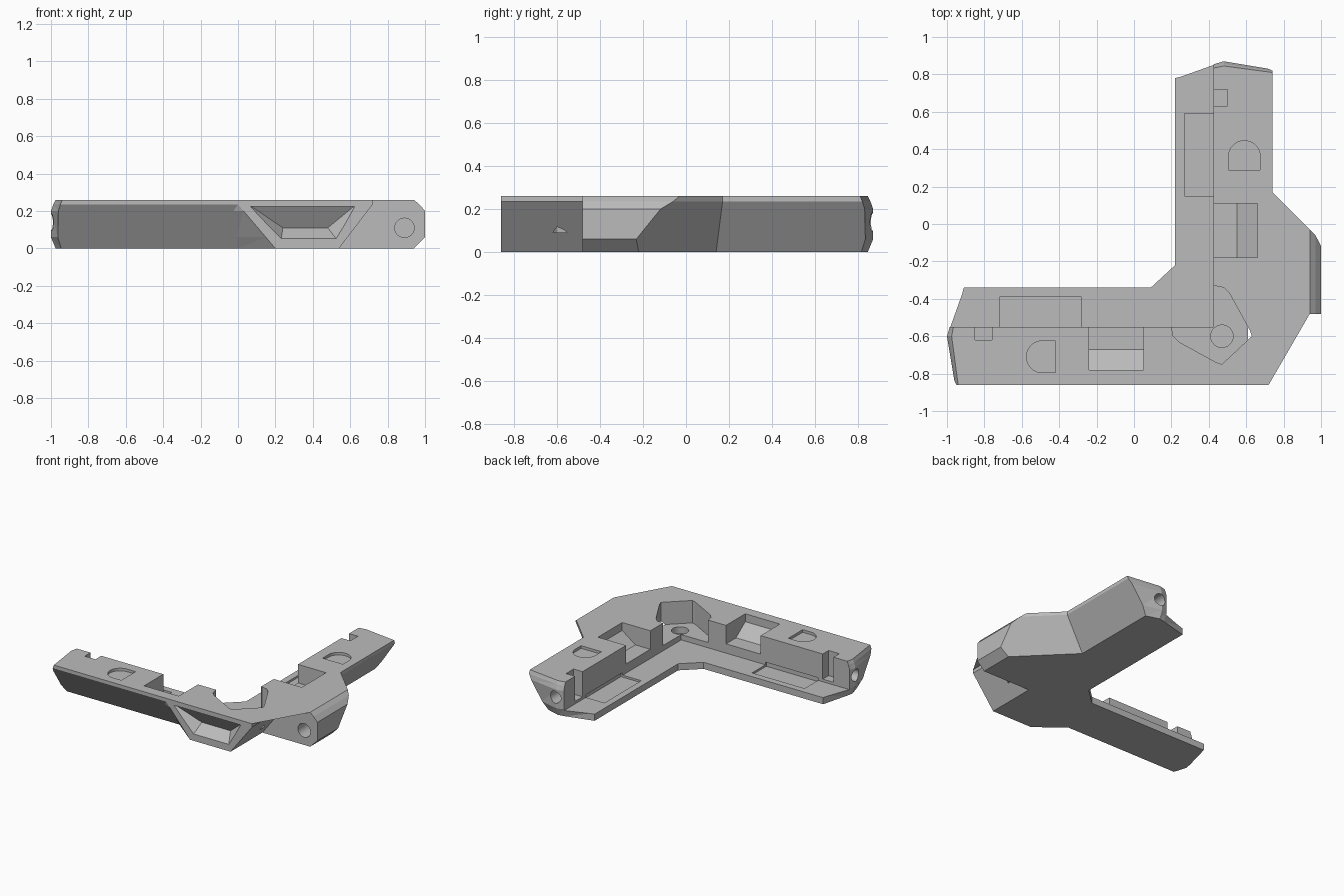
import bpy, bmesh, math
from mathutils import Vector

default = bpy.data.objects.get("Cube")
if default:
    bpy.data.objects.remove(default, do_unlink=True)

HEIGHT = 0.26
OVER = 0.4        # height safely above the body
LEDGE = 0.05      # thickness of the inner ledge

grey = bpy.data.materials.new("light grey")
grey.use_nodes = True
grey.diffuse_color = (0.5, 0.5, 0.5, 1)
grey.node_tree.nodes["Principled BSDF"].inputs["Base Color"].default_value = grey.diffuse_color


def swap(point):
    """Reflect a point of the front arm onto the rear arm."""
    return (-0.12 - point[1], -0.13 - point[0], *point[2:])


def make_object(name, bm):
    bmesh.ops.recalc_face_normals(bm, faces=bm.faces)
    mesh = bpy.data.meshes.new(name)
    bm.to_mesh(mesh)
    bm.free()
    obj = bpy.data.objects.new(name, mesh)
    bpy.context.scene.collection.objects.link(obj)
    return obj


# Body outline: foot position, top position, outward bulge at mid height
tip = ((-0.975, -0.6), (-0.975, -0.6), (-0.025, 0))
arm_edge = ((-0.945, -0.7), (-0.94, -0.86), (-0.02, 0))
wall_end = ((-0.965, -0.55), (-0.965, -0.55), (-0.02, 0))
ledge_end = ((-0.91, -0.34), (-0.91, -0.34), (0, 0))
inner_corner = ((0.09, -0.34), (0.09, -0.34), (0, 0))


def swap_entry(entry):
    foot, top, bulge = entry
    return swap(foot), swap(top), (-bulge[1], -bulge[0])


outer = [
    tip, arm_edge,
    ((0, -0.7), (-0.03, -0.86), (0, 0)),
    ((0.2, -0.86), (0, -0.86), (0, 0)),
    ((0.54, -0.86), (0.72, -0.86), (0, 0)),
    ((0.54, -0.48), (0.72, -0.48), (0, 0)),
    ((0.94, -0.48), (0.94, -0.48), (0.06, 0)),
    ((0.94, -0.22), (0.94, -0.03), (0.06, -0.06)),
    ((0.58, 0.14), (0.74, 0.17), (0, 0)),
]
inner = [inner_corner, ledge_end, wall_end]
outline = outer + [swap_entry(e) for e in [arm_edge, tip] + inner[::-1]] + inner

# Body: rings lofted from the foot outline to the top outline
bm = bmesh.new()
rings = []
for z, swell in ((0, 0), (0.06, 1), (0.2, 1), (0.235, 0.5), (HEIGHT, 0)):
    blend = min(z / 0.235, 1)
    ring = []
    for foot, top, bulge in outline:
        xy = Vector(foot).lerp(Vector(top), blend) + Vector(bulge) * swell
        ring.append(bm.verts.new((xy.x, xy.y, z)))
    rings.append(ring)
count = len(outline)
for low, high in zip(rings, rings[1:]):
    for i in range(count):
        j = (i + 1) % count
        bm.faces.new((low[i], low[j], high[j], high[i]))
bm.faces.new(rings[0][::-1])
bm.faces.new(rings[-1])
bmesh.ops.triangulate(bm, faces=bm.faces)
body = make_object("corner_bracket", bm)
body.data.materials.append(grey)

cutters = []


def cut(name, points):
    """Remove the convex hull of the points from the body."""
    bm = bmesh.new()
    for p in points:
        bm.verts.new(p)
    hull = bmesh.ops.convex_hull(bm, input=bm.verts)
    spare = {v for v in hull["geom_interior"] + hull["geom_unused"] if isinstance(v, bmesh.types.BMVert)}
    bmesh.ops.delete(bm, geom=list(spare), context="VERTS")
    bmesh.ops.dissolve_limit(bm, angle_limit=0.01, verts=bm.verts, edges=bm.edges)
    cutter = make_object(name, bm)
    cutter.hide_render = True
    cutters.append(cutter)
    modifier = body.modifiers.new(name, "BOOLEAN")
    modifier.operation = "DIFFERENCE"
    modifier.solver = "EXACT"
    modifier.object = cutter


def cut_both(name, points):
    cut("front_" + name, points)
    cut("rear_" + name, [swap(p) for p in points])


def prism(shape, low, high):
    return [(x, y, z) for x, y in shape for z in (low, high)]


def box(x0, x1, y0, y1, low, high):
    return prism([(x0, y0), (x1, y0), (x1, y1), (x0, y1)], low, high)


def arc(cx, cy, radius, start=0, sweep=360, steps=24):
    angles = [math.radians(start + sweep * i / steps) for i in range(steps + 1 if sweep < 360 else steps)]
    return [(cx + radius * math.cos(a), cy + radius * math.sin(a)) for a in angles]


# Stepped inside of the L, leaving the thin ledge
cut("ledge_step", box(-1.3, 0.425, -0.55, 1.3, LEDGE, OVER))

# Features repeated on both arms
cut_both("ledge_recess", box(-0.72, -0.28, -0.56, -0.39, LEDGE - 0.015, LEDGE + 0.02))
cut_both("cable_slot", box(-0.85, -0.76, -0.62, -0.5, 0.07, OVER))
cut_both("finger_recess", prism(arc(-0.49, -0.71, 0.085, 90, 180) + [(-0.42, -0.625), (-0.42, -0.795)], 0.24, OVER))
cut_both("end_hole", [(x, y, z) for y, z in arc(-0.61, 0.14, 0.045) for x in (-1.1, -0.8)])

# Clip pocket with a sloping floor
profile = [(-0.5, 0.12), (-0.67, 0.12), (-0.78, 0.2), (-0.78, OVER), (-0.5, OVER)]
cut_both("clip_pocket", [(x, y, z) for y, z in profile for x in (-0.24, 0.05)])

# Pivot pocket and its blind hole
corner_half = [(0.2, -0.55), (0.21, -0.6), (0.24, -0.63), (0.44, -0.74), (0.47, -0.75)]
pivot = corner_half + [swap(p) for p in corner_half] + [(0.41, -0.54)]
cut("pivot_pocket", prism(pivot, 0.09, OVER))
cut("pivot_hole", prism(arc(0.47, -0.6, 0.06), 0.04, 0.2))

# Scooped recess in the front of the corner
cut("front_scoop", [
    (0.06, -0.87, 0.225), (0.63, -0.87, 0.225), (0.53, -0.87, 0.045), (0.23, -0.87, 0.045),
    (0.07, -0.85, 0.225), (0.62, -0.85, 0.225), (0.48, -0.775, 0.11), (0.24, -0.775, 0.11),
])

# Screw hole in the side block
cut("block_hole", [(x, y, z) for x, z in arc(0.89, 0.11, 0.052) for y in (-0.6, -0.3)])

# Bake the cuts and drop the cutters
bpy.context.view_layer.update()
graph = bpy.context.evaluated_depsgraph_get()
result = bpy.data.meshes.new_from_object(body.evaluated_get(graph))
body.modifiers.clear()
body.data = result
for cutter in cutters:
    bpy.data.objects.remove(cutter, do_unlink=True)
result.materials.clear()
result.materials.append(grey)
for face in result.polygons:
    face.material_index = 0
    face.use_smooth = False
